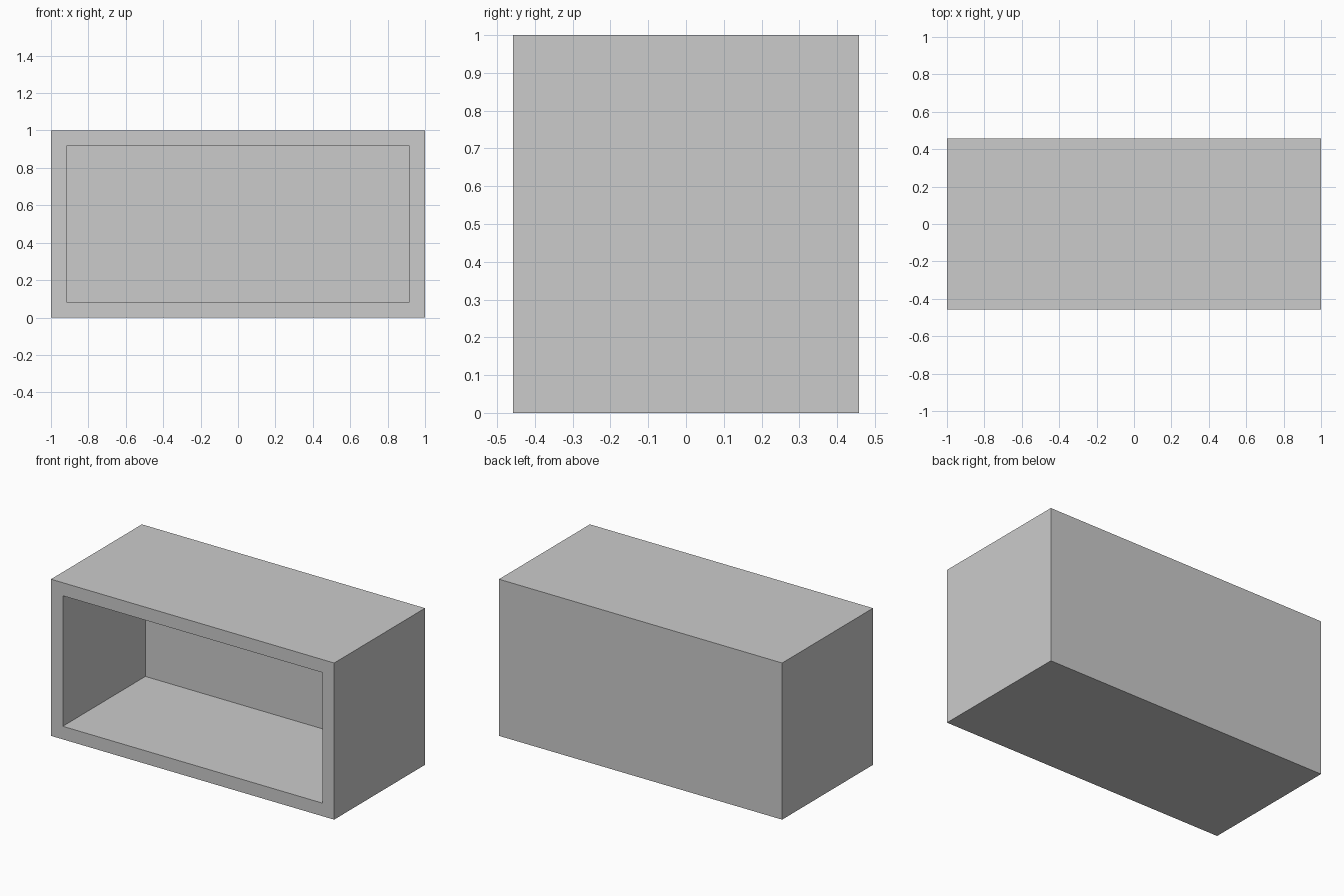
import bpy, bmesh
from mathutils import Matrix, Vector

if "Cube" in bpy.data.objects:
    bpy.data.objects.remove(bpy.data.objects["Cube"])

WALL = 1 / 12                       # uniform panel thickness
SIZE = Vector((2, 11 / 12, 1))

# Outer block standing on the ground
bm = bmesh.new()
bmesh.ops.create_cube(bm, size=1, matrix=Matrix.Translation((0, 0, SIZE.z / 2)) @ Matrix.Diagonal((*SIZE, 1)))
bm.normal_update()

# Front opening: inset the front face, then push it back to leave a back panel
front = min(bm.faces, key=lambda f: f.calc_center_median().y)
bmesh.ops.inset_region(bm, faces=[front], thickness=WALL, use_even_offset=True)
cavity = bmesh.ops.extrude_discrete_faces(bm, faces=[front])["faces"][0]
bmesh.ops.translate(bm, verts=cavity.verts, vec=(0, SIZE.y - WALL, 0))
bmesh.ops.recalc_face_normals(bm, faces=bm.faces)

mesh = bpy.data.meshes.new("open_box_shelf")
bm.to_mesh(mesh)
bm.free()
bpy.context.collection.objects.link(bpy.data.objects.new("open_box_shelf", mesh))
